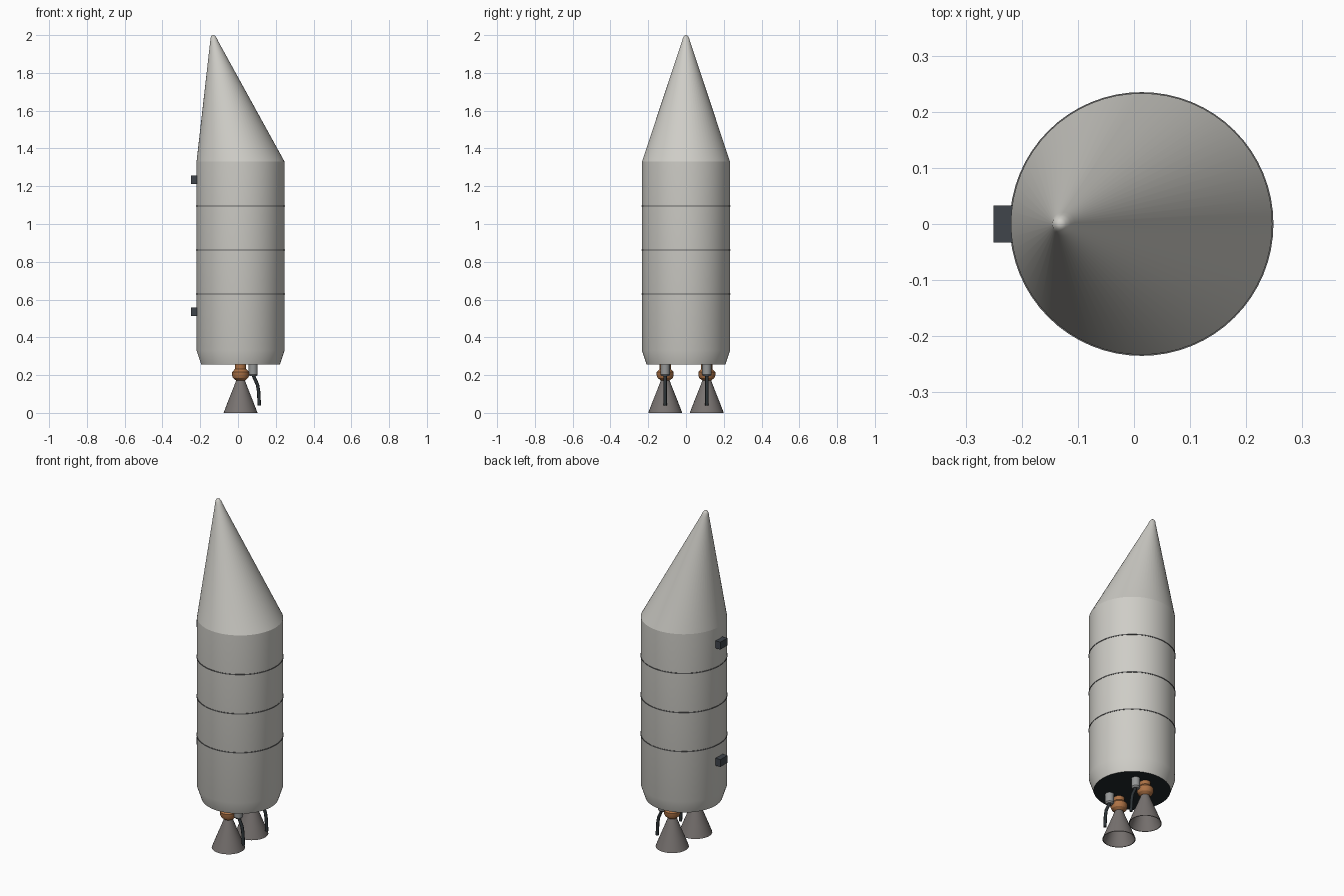
import bpy, bmesh, math
from mathutils import Vector

if "Cube" in bpy.data.objects:
    bpy.data.objects.remove(bpy.data.objects["Cube"])

CX = 0.0135      # body axis
R = 0.233        # body radius


def material(name, rgb):
    m = bpy.data.materials.new(name)
    m.use_nodes = True
    m.diffuse_color = (*rgb, 1)
    m.node_tree.nodes["Principled BSDF"].inputs["Base Color"].default_value = (*rgb, 1)
    return m


WHITE = material("warm white", (0.62, 0.61, 0.57))
SEAM = material("seam grey", (0.13, 0.13, 0.13))
DARK = material("base black", (0.014, 0.021, 0.025))
LUG = material("lug charcoal", (0.05, 0.058, 0.07))
COPPER = material("copper", (0.42, 0.17, 0.06))
BELL = material("nozzle grey", (0.19, 0.172, 0.165))
STEEL = material("pump grey", (0.3, 0.31, 0.31))
PIPE = material("pipe black", (0.025, 0.032, 0.036))


def finish(bm, name, mats, angle=30):
    bmesh.ops.recalc_face_normals(bm, faces=bm.faces)
    mesh = bpy.data.meshes.new(name)
    bm.to_mesh(mesh)
    bm.free()
    for m in mats:
        mesh.materials.append(m)
    ob = bpy.data.objects.new(name, mesh)
    bpy.context.collection.objects.link(ob)
    bpy.ops.object.select_all(action='DESELECT')
    ob.select_set(True)
    bpy.context.view_layer.objects.active = ob
    bpy.ops.object.shade_smooth_by_angle(angle=math.radians(angle))
    return ob


def loft(name, rings, mats, sides=48, y=0, closed=False, caps=True, angle=30):
    """Skin round rings given as (centre x, z, radius)."""
    bm = bmesh.new()
    loops = [[bm.verts.new((x + r * math.cos(math.tau * i / sides),
                            y + r * math.sin(math.tau * i / sides), z))
              for i in range(sides)] for x, z, r in rings]
    pairs = list(zip(loops, loops[1:]))
    if closed:
        pairs.append((loops[-1], loops[0]))
    for a, b in pairs:
        for i in range(sides):
            j = (i + 1) % sides
            bm.faces.new((a[i], a[j], b[j], b[i]))
    if caps and not closed:
        bm.faces.new(loops[0])
        bm.faces.new(loops[-1])
    return finish(bm, name, mats, angle)


# Main tank with tapered skirt and dark underside
tank = loft("tank", [(CX, 0.255, 0.208), (CX, 0.33, R), (CX, 1.33, R)], [WHITE, DARK], 64, angle=25)
for f in tank.data.polygons:
    if f.normal.z < -0.9:
        f.material_index = 1

# Slanted nose cone with a small rounded tip
loft("nose_cone", [(CX, 1.33, R), (-0.126, 1.968, 0.021), (-0.129, 1.985, 0.0165),
                   (-0.131, 1.996, 0.01), (-0.131, 2.0, 0.004)], [WHITE], 64, angle=40)

# Panel seams
for n, z in enumerate((0.63, 0.862, 1.096)):
    loft(f"seam_{n + 1}", [(CX, z - 0.003, R - 0.003), (CX, z - 0.003, R + 0.002),
                           (CX, z + 0.003, R + 0.002), (CX, z + 0.003, R - 0.003)],
         [SEAM], 64, closed=True)

# Attachment lugs on the right side
for name, z in (("lower_lug", 0.535), ("upper_lug", 1.235)):
    bm = bmesh.new()
    bmesh.ops.create_cube(bm, size=1)
    bmesh.ops.scale(bm, vec=(0.04, 0.066, 0.044), verts=bm.verts)
    bmesh.ops.translate(bm, vec=(-0.23, 0, z), verts=bm.verts)
    finish(bm, name, [LUG])


def feed_pipe(name, y):
    curve = bpy.data.curves.new(name, 'CURVE')
    curve.dimensions = '3D'
    curve.bevel_depth = 0.009
    curve.bevel_resolution = 2
    curve.use_fill_caps = True
    path = [(0.08, 0.205), (0.088, 0.182), (0.103, 0.15), (0.109, 0.115), (0.113, 0.04)]
    spline = curve.splines.new('POLY')
    spline.points.add(len(path) - 1)
    for p, (x, z) in zip(spline.points, path):
        p.co = (x, y, z, 1)
    curve.materials.append(PIPE)
    ob = bpy.data.objects.new(name, curve)
    bpy.context.collection.objects.link(ob)


# Two engines: open bell, copper chamber, pump and exhaust pipe
for side, y in (("front", -0.11), ("back", 0.11)):
    outer = [(0.0, 0.09), (0.06, 0.067), (0.12, 0.043), (0.18, 0.02)]
    inner = [(z, r - 0.004) for z, r in reversed(outer)]
    loft(f"{side}_nozzle", [(CX, z, r) for z, r in outer + inner], [BELL], 32, y, closed=True)
    chamber = [(0.172, 0.024), (0.185, 0.04), (0.198, 0.045), (0.216, 0.045),
               (0.232, 0.03), (0.258, 0.03)]
    loft(f"{side}_chamber", [(CX, z, r) for z, r in chamber], [COPPER], 24, y, angle=25)
    loft(f"{side}_pump", [(0.08, 0.194, 0.018), (0.08, 0.202, 0.024), (0.08, 0.258, 0.024)],
         [STEEL], 20, y)
    feed_pipe(f"{side}_exhaust_pipe", y)
